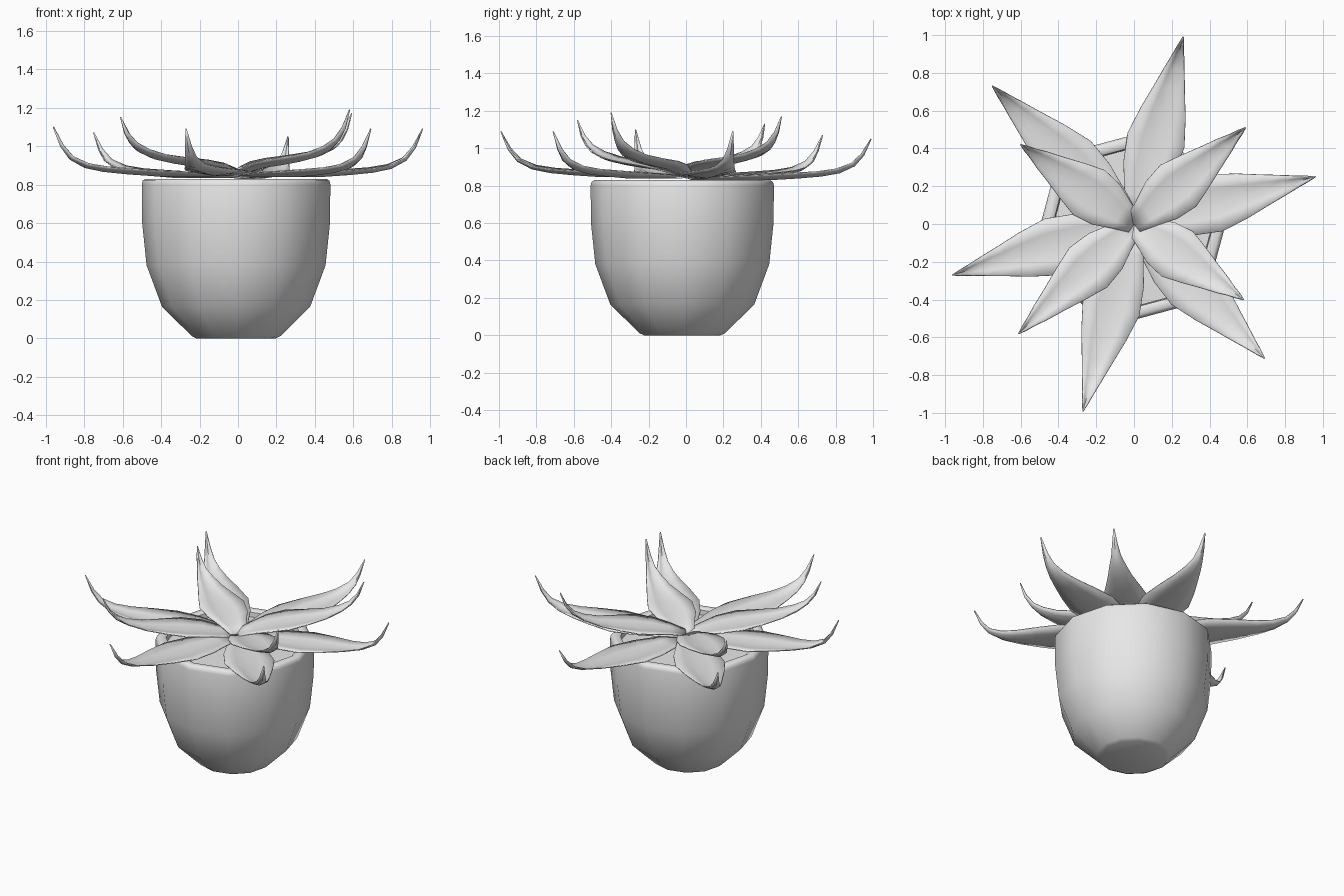
import bpy, bmesh, math
from mathutils import Vector

cube = bpy.data.objects.get("Cube")
if cube:
    bpy.data.objects.remove(cube, do_unlink=True)

# One plain grey for everything
grey = bpy.data.materials.new("light grey")
grey.use_nodes = True
grey.diffuse_color = (0.8, 0.8, 0.8, 1)
grey.node_tree.nodes["Principled BSDF"].inputs["Base Color"].default_value = (0.8, 0.8, 0.8, 1)


def finish(name, bm, angle):
    mesh = bpy.data.meshes.new(name)
    bm.to_mesh(mesh)
    bm.free()
    mesh.materials.append(grey)
    obj = bpy.data.objects.new(name, mesh)
    bpy.context.collection.objects.link(obj)
    bpy.ops.object.select_all(action='DESELECT')
    obj.select_set(True)
    bpy.context.view_layer.objects.active = obj
    bpy.ops.object.shade_smooth_by_angle(angle=math.radians(angle))
    return obj


def lathe(name, profile, sides, angle):
    bm = bmesh.new()
    verts = [bm.verts.new((r, 0, z)) for r, z in profile]
    edges = [bm.edges.new(pair) for pair in zip(verts, verts[1:])]
    bmesh.ops.spin(bm, geom=verts + edges, axis=(0, 0, 1), cent=(0, 0, 0),
                   angle=math.tau, steps=sides, use_merge=True)
    bmesh.ops.remove_doubles(bm, verts=bm.verts, dist=0.0005)
    bmesh.ops.recalc_face_normals(bm, faces=bm.faces)
    obj = finish(name, bm, angle)
    obj.location = (-0.01, -0.02, 0)
    return obj


# Pot with rounded rim, and the soil inside it
lathe("pot", [(0, 0), (0.205, 0), (0.23, 0.012), (0.385, 0.165), (0.465, 0.38),
              (0.488, 0.6), (0.49, 0.8), (0.485, 0.82), (0.47, 0.83),
              (0.44, 0.83), (0.425, 0.82), (0.42, 0.74), (0, 0.74)], 12, 42)
soil = lathe("soil", [(0.421, 0.79), (0, 0.8)], 12, 30)
if soil.data.polygons[0].normal.z < 0:
    soil.data.flip_normals()

# Leaf centre lines: share of the length, share of the rise
LOW = [(0.03, 0), (0.15, 0), (0.3, 0), (0.45, 0), (0.6, 0.04),
       (0.73, 0.09), (0.83, 0.17), (0.91, 0.34), (0.96, 0.6), (1, 1)]
HIGH = [(0, -0.06), (0.12, 0.03), (0.25, 0.09), (0.4, 0.13), (0.55, 0.18),
        (0.7, 0.25), (0.82, 0.36), (0.9, 0.5), (0.96, 0.7), (1, 1)]
WIDTH = [0.36, 0.6, 0.89, 1, 0.78, 0.53, 0.35, 0.2, 0.11, 0.01]


def leaf(name, tip, base_z, half_width, line):
    length = math.hypot(tip[0], tip[1])
    out = Vector((tip[0], tip[1], 0)) / length
    side = Vector((-out.y, out.x, 0))
    path = [out * length * t + Vector((0, 0, base_z + (tip[2] - base_z) * h))
            for t, h in line]
    bm = bmesh.new()
    rows = []
    last = len(path) - 1
    for i, point in enumerate(path):
        tangent = (path[min(i + 1, last)] - path[max(i - 1, 0)]).normalized()
        normal = tangent.cross(side)
        w = half_width * WIDTH[i]
        cup = 0.14 + 0.8 * (i / last) ** 3
        rows.append([bm.verts.new(point + side * u * w + normal * abs(u) ** 1.2 * cup * w)
                     for u in (-1, -0.5, 0, 0.5, 1)])
    for a, b in zip(rows, rows[1:]):
        for j in range(4):
            bm.faces.new((a[j], b[j], b[j + 1], a[j + 1]))
    bmesh.ops.recalc_face_normals(bm, faces=bm.faces)
    if sum(f.normal.z for f in bm.faces) < 0:
        bmesh.ops.reverse_faces(bm, faces=bm.faces)
    obj = finish(name, bm, 50)
    thick = obj.modifiers.new("thickness", 'SOLIDIFY')
    thick.thickness = 0.006
    thick.offset = 0


# Outer ring of long, low leaves
outer = [((0.26, 0.99, 1.05), 0.832), ((0.96, 0.25, 1.09), 0.842),
         ((0.69, -0.71, 1.09), 0.842), ((-0.27, -0.99, 1.09), 0.848),
         ((-0.96, -0.27, 1.1), 0.846), ((-0.75, 0.73, 1.07), 0.838)]
for n, (tip, z) in enumerate(outer):
    leaf(f"outer_leaf_{n + 1}", tip, z, 0.155, LOW)

# Inner ring of shorter leaves with raised tips
inner = [((0.59, 0.51, 1.17), 0.872), ((0.58, -0.4, 1.19), 0.862),
         ((-0.61, -0.58, 1.15), 0.86), ((-0.6, 0.42, 1.13), 0.868)]
for n, (tip, z) in enumerate(inner):
    leaf(f"inner_leaf_{n + 1}", tip, z, 0.145, HIGH)
